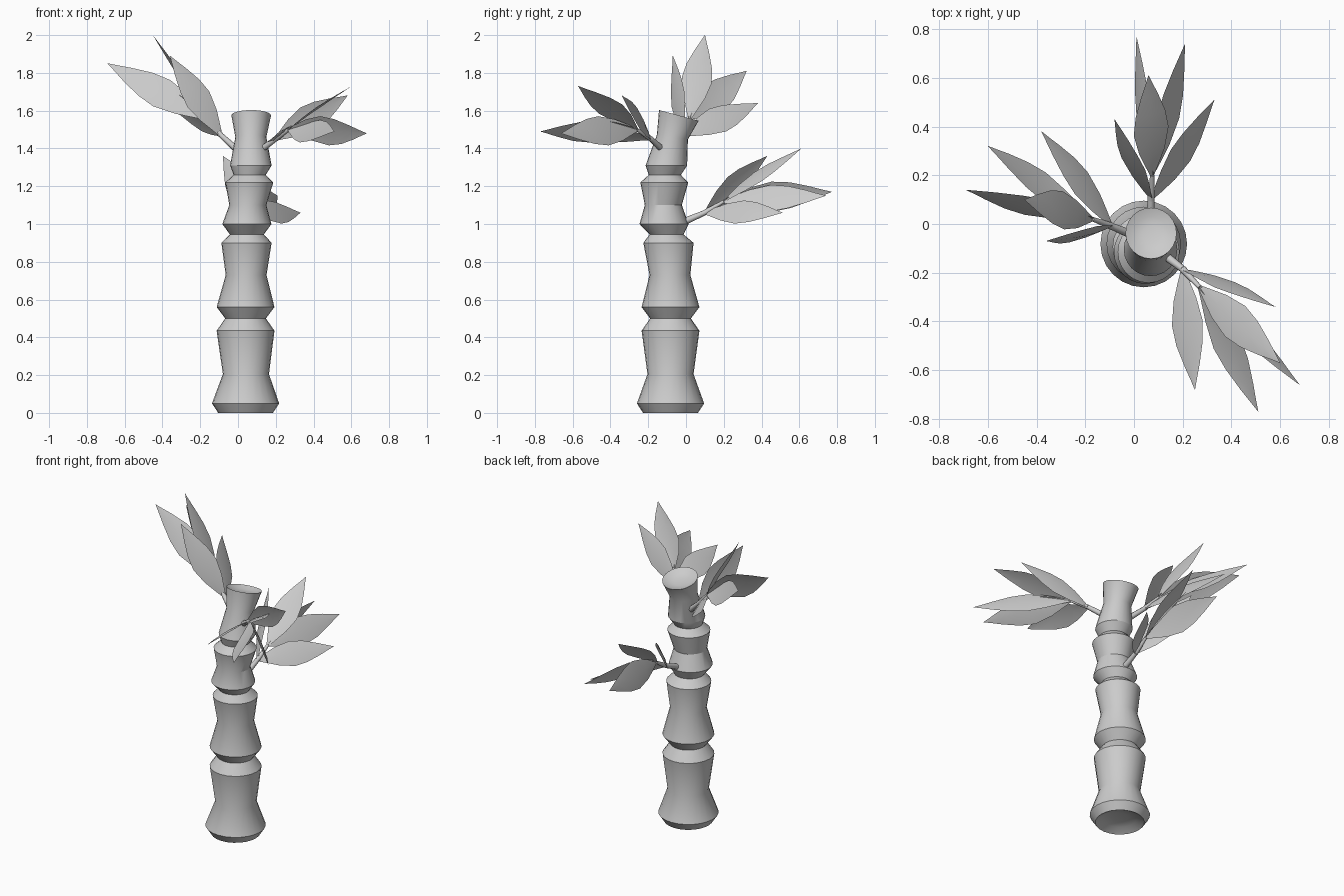
import bpy, bmesh, math
from mathutils import Vector

if "Cube" in bpy.data.objects:
    bpy.data.objects.remove(bpy.data.objects["Cube"])

def finish(name, bm, angle=30):
    me = bpy.data.meshes.new(name)
    bm.to_mesh(me)
    bm.free()
    ob = bpy.data.objects.new(name, me)
    bpy.context.collection.objects.link(ob)
    bpy.ops.object.select_all(action='DESELECT')
    ob.select_set(True)
    bpy.context.view_layer.objects.active = ob
    bpy.ops.object.shade_smooth_by_angle(angle=math.radians(angle))
    return ob

# Segmented trunk: ring centre x, y, z, radius, tilt slope towards the back
# (first and last rings form the shallow hollows in the two ends)
RINGS = [
    (.04, -.082, .035, .05, 0), (.04, -.082, .025, .10, 0),
    (.04, -.082, .00, .145, 0), (.04, -.082, .05, .178, 0),
    (.042, -.082, .205, .122, 0), (.04, -.082, .435, .153, 0),
    (.04, -.082, .50, .108, 0), (.04, -.082, .56, .153, 0),
    (.043, -.085, .73, .108, 0), (.045, -.093, .90, .133, 0),
    (.047, -.103, .945, .09, 0), (.047, -.116, 1.0, .13, 0),
    (.052, -.12, 1.10, .098, 0), (.06, -.115, 1.22, .127, 0),
    (.062, -.112, 1.26, .085, 0), (.068, -.104, 1.31, .11, 0),
    (.068, -.072, 1.46, .082, .15), (.07, -.038, 1.575, .105, .27),
    (.07, -.042, 1.557, .072, .27), (.07, -.045, 1.55, .036, .27),
]
SIDES = 24

def trunk():
    bm = bmesh.new()
    rows = []
    for x, y, z, r, k in RINGS:
        row = []
        for i in range(SIDES):
            a = 2 * math.pi * i / SIDES
            dy = r * math.sin(a)
            row.append(bm.verts.new((x + r * math.cos(a), y + dy, z - k * dy)))
        rows.append(row)
    for a, b in zip(rows, rows[1:]):
        for i in range(SIDES):
            j = (i + 1) % SIDES
            bm.faces.new((a[i], a[j], b[j], b[i]))
    bm.faces.new(rows[0][::-1])
    bm.faces.new(rows[-1])
    finish("trunk", bm)

# Thin tapered stem between two points
def stem(name, p, q, r0=.02, r1=.014):
    d = q - p
    bm = bmesh.new()
    bmesh.ops.create_cone(bm, cap_ends=True, segments=8, radius1=r0, radius2=r1, depth=d.length)
    rot = d.to_track_quat('Z', 'Y').to_matrix()
    for v in bm.verts:
        v.co = rot @ v.co + (p + q) / 2
    finish(name, bm, 50)

# Leaf blade: length fraction, half width, outward bulge
BLADE = [(0, .010, 0), (.1, .030, .006), (.25, .060, .012), (.45, .082, .014),
         (.62, .070, .012), (.8, .040, .006), (.92, .016, .002), (1, .001, 0)]

# Blade from base to tip, rolled about its own length (0 = lying flat)
def leaf(name, base, tip, axis, roll):
    d = tip - base
    u = d.normalized()
    flat = Vector((0, 0, 1)).cross(u).normalized()
    up = u.cross(flat)
    a = math.radians(roll)
    w = flat * math.cos(a) + up * math.sin(a)
    n = w.cross(u)
    if n.dot(u - axis) < 0:
        n.negate()
    w = u.cross(n)
    s = .35 + .65 * d.length / .54
    bm = bmesh.new()
    rows = []
    for t, half, bulge in BLADE:
        c = base + d * t
        rows.append([bm.verts.new(c + w * half * s * e + n * (bulge - .1 * abs(e) * half))
                     for e in (-1, 0, 1)])
    for a, b in zip(rows, rows[1:]):
        for i in range(2):
            bm.faces.new((a[i], a[i + 1], b[i + 1], b[i]))
    finish(name, bm, 60)

# Branches: root, fork of the two side leaves, end, then five leaf tips; and leaf rolls
BRANCHES = {
    "left": ([(.03, -.06, 1.36), (-.09, -.01, 1.47), (-.17, .02, 1.56),
              (-.36, -.07, 1.89), (-.45, .10, 2.0), (-.69, .14, 1.85),
              (-.60, .32, 1.81), (-.38, .38, 1.64)], (-75, 22, -63, 53, 53)),
    "back": ([(.065, -.04, 1.0), (.07, .10, 1.06), (.075, .20, 1.12),
              (-.08, .43, 1.36), (.06, .61, 1.40), (.01, .77, 1.17),
              (.21, .74, 1.15), (.33, .51, 1.06)], (-63, 22, -69, 57, 53)),
    "front": ([(.09, -.10, 1.37), (.20, -.185, 1.45), (.27, -.26, 1.50),
               (.58, -.34, 1.68), (.60, -.57, 1.73), (.68, -.66, 1.48),
               (.51, -.77, 1.49), (.25, -.68, 1.50)], (-70, 20, -65, 45, 35)),
}

trunk()
for side, (pts, rolls) in BRANCHES.items():
    root, fork, end, *tips = [Vector(p) for p in pts]
    stem(side + "_stem", root, fork)
    stem(side + "_twig", fork, end, .015, .009)
    bases = [fork, end, end, end, fork]
    axis = sum(((t - b).normalized() for t, b in zip(tips, bases)), Vector()).normalized()
    for i in range(5):
        leaf(f"{side}_leaf_{i + 1}", bases[i], tips[i], axis, rolls[i])
